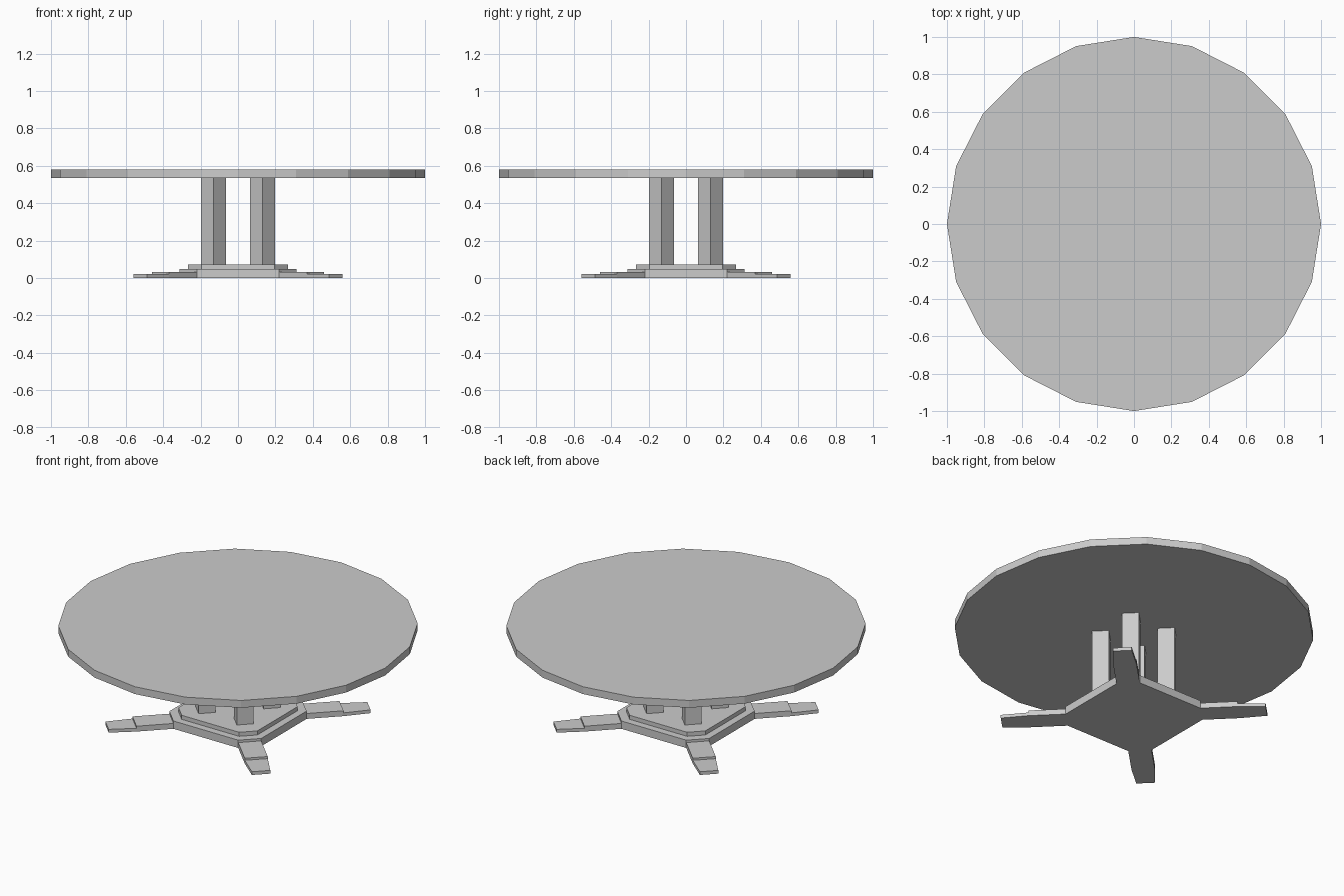
import bpy, bmesh
from math import cos, sin, pi, radians

if "Cube" in bpy.data.objects:
    bpy.data.objects.remove(bpy.data.objects["Cube"])


def prism(name, outline, z0, z1, angle=0.0):
    """Extrude a flat outline from z0 to z1, turned about the z axis."""
    c, s = cos(angle), sin(angle)
    bm = bmesh.new()
    verts = [bm.verts.new((x * c - y * s, x * s + y * c, z0)) for x, y in outline]
    face = bm.faces.new(verts)
    ext = bmesh.ops.extrude_face_region(bm, geom=[face], use_keep_orig=True)
    top = [v for v in ext["geom"] if isinstance(v, bmesh.types.BMVert)]
    bmesh.ops.translate(bm, verts=top, vec=(0, 0, z1 - z0))
    bmesh.ops.recalc_face_normals(bm, faces=bm.faces)
    mesh = bpy.data.meshes.new(name)
    bm.to_mesh(mesh)
    bm.free()
    ob = bpy.data.objects.new(name, mesh)
    bpy.context.collection.objects.link(ob)
    return ob


def ring(n, r, cx=0.0, cy=0.0):
    return [(cx + r * cos(2 * pi * i / n), cy + r * sin(2 * pi * i / n)) for i in range(n)]


def chamfered_square(a, b):
    """Square of half-size a whose straight sides end at b."""
    return [(a, -b), (a, b), (b, a), (-b, a), (-a, b), (-a, -b), (-b, -a), (b, -a)]


# Twenty-sided table top
prism("table_top", ring(20, 1.0), 0.535, 0.58)

# Two-tier base
prism("base_lower_plate", chamfered_square(0.312, 0.22), 0.0, 0.048)
prism("base_upper_plate", chamfered_square(0.268, 0.195), 0.048, 0.073)

# Foot outlines: straight from the plate, then tapering to the tip
START, STEP, TIP = 0.376, 0.585, 0.74
W, W_TIP = 0.065, 0.052
foot = [(START, -W), (STEP, -W), (TIP, -W_TIP), (TIP, W_TIP), (STEP, W), (START, W)]
foot_step = [(START, -W), (STEP, -W), (STEP, W), (START, W)]

# Four diagonal posts and feet
for i in range(4):
    a = radians(45 + 90 * i)
    post = ring(4, 0.067, 0.13 * (1 if cos(a) > 0 else -1), 0.13 * (1 if sin(a) > 0 else -1))
    prism(f"post_{i + 1}", post, 0.073, 0.535)
    prism(f"foot_{i + 1}", foot, 0.0, 0.02, a)
    prism(f"foot_step_{i + 1}", foot_step, 0.02, 0.033, a)
